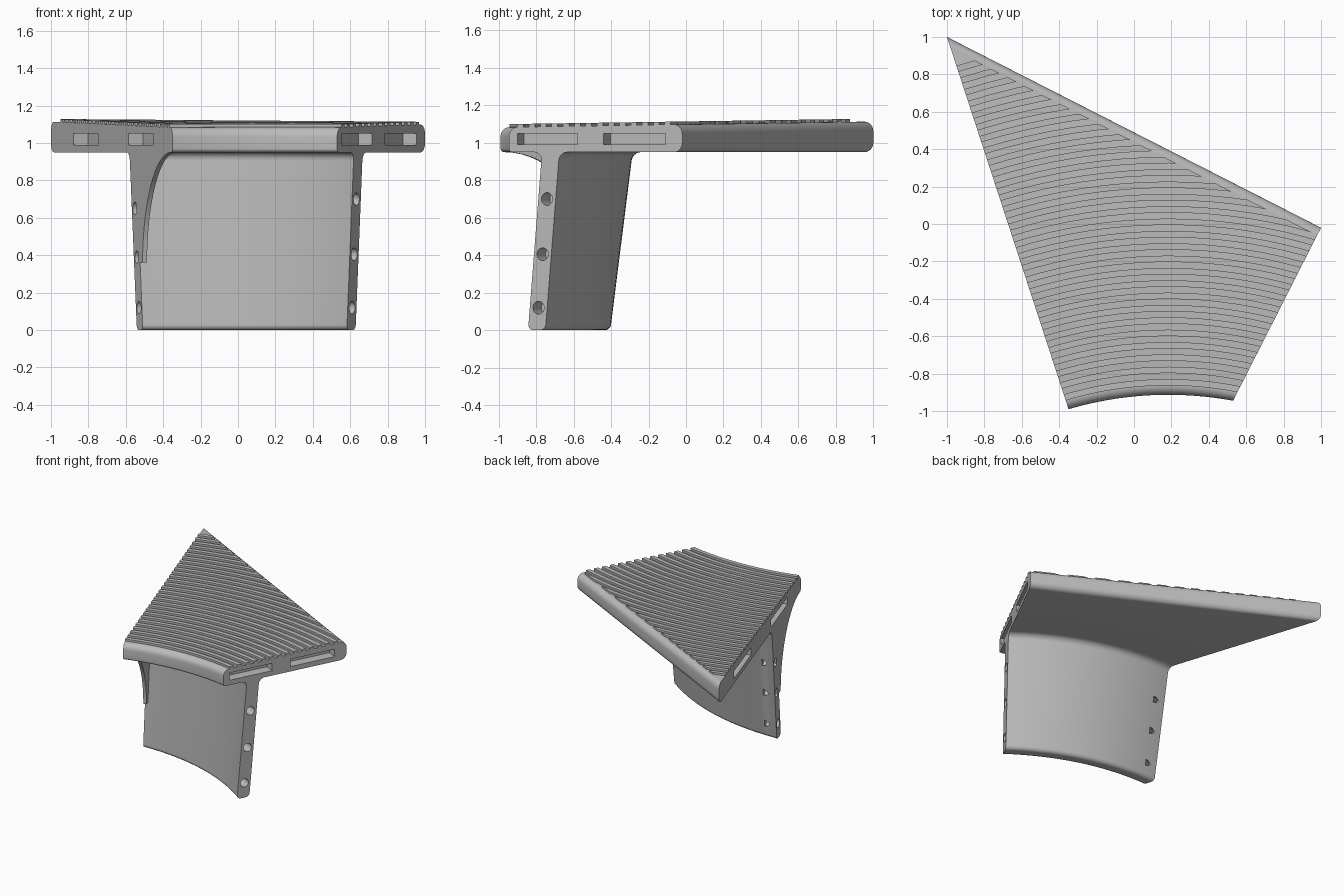
import bpy
import bmesh
from math import sin, cos, pi, radians
from mathutils import Vector, Matrix

cube = bpy.data.objects.get("Cube")
if cube:
    bpy.data.objects.remove(cube, do_unlink=True)

# Tread corners in plan
BACK_R, BACK_L = Vector((-1, 1, 0)), Vector((1, -0.02, 0))
FRONT_R, FRONT_L = Vector((-0.35, -0.99, 0)), Vector((0.53, -0.945, 0))
DIR_R = (BACK_R - FRONT_R).normalized()
DIR_L = (BACK_L - FRONT_L).normalized()
UP = Vector((0, 0, 1))
IN_R, IN_L = DIR_R.cross(UP), UP.cross(DIR_L)
UNDER = 0.95
SEGS = 32

grey = bpy.data.materials.new("plain grey")
grey.use_nodes = True
grey.diffuse_color = (0.5, 0.5, 0.5, 1)
grey.node_tree.nodes["Principled BSDF"].inputs["Base Color"].default_value = (0.5, 0.5, 0.5, 1)


def finish(name, bm):
    bmesh.ops.recalc_face_normals(bm, faces=bm.faces[:])
    mesh = bpy.data.meshes.new(name)
    bm.to_mesh(mesh)
    bm.free()
    mesh.materials.append(grey)
    ob = bpy.data.objects.new(name, mesh)
    bpy.context.collection.objects.link(ob)
    return ob


def activate(ob):
    bpy.ops.object.select_all(action='DESELECT')
    ob.select_set(True)
    bpy.context.view_layer.objects.active = ob


def smooth(ob):
    activate(ob)
    bpy.ops.object.shade_smooth_by_angle(angle=radians(32))


def loft(bm, rings):
    """Skin closed rings one after another and cap both ends."""
    rows = [[bm.verts.new(p) for p in ring] for ring in rings]
    for a, b in zip(rows, rows[1:]):
        for i in range(len(a)):
            j = (i + 1) % len(a)
            bm.faces.new((a[i], a[j], b[j], b[i]))
    bm.faces.new(rows[0])
    bm.faces.new(rows[-1])


def bowed(a, b, sag, t):
    """Point on a shallow arc from a to b bulging to the back."""
    normal = UP.cross(b - a).normalized()
    return a.lerp(b, t) + normal * 4 * sag * t * (1 - t)


def corner(cx, cz, r, start, steps=6, sweep=90):
    return [(cx + r * cos(radians(start + sweep * i / steps)),
             cz + r * sin(radians(start + sweep * i / steps))) for i in range(steps + 1)]


def on_side(front, direction, y):
    return front + direction * ((y - front.y) / direction.y)


def side_matrix(origin, direction, inward):
    m = Matrix((direction, UP, inward)).transposed().to_4x4()
    m.translation = origin
    return m


def cut(ob, bm):
    cutter = finish("cutter", bm)
    cutter.hide_render = True
    mod = ob.modifiers.new("cut", 'BOOLEAN')
    mod.operation, mod.solver, mod.object = 'DIFFERENCE', 'EXACT', cutter
    activate(ob)
    bpy.ops.object.modifier_apply(modifier=mod.name)
    bpy.data.objects.remove(cutter, do_unlink=True)


def top_z(y):
    return 1.083 + 0.015 * (y + 1)


# Tread slab: rounded nose and back edge, flat sides
SAG = 0.052
bm = bmesh.new()
rings = []
for k in range(SEGS + 1):
    t = k / SEGS
    front, back = bowed(FRONT_R, FRONT_L, SAG, t), BACK_R.lerp(BACK_L, t)
    run = (back - front).normalized()
    length = (back - front).length
    zf, zb = top_z(front.y), top_z(back.y)
    outline = (corner(0.02, UNDER + 0.02, 0.02, 270, sweep=-90)
               + corner(0.05, zf - 0.05, 0.05, 180, sweep=-90)
               + corner(length - 0.05, zb - 0.05, 0.05, 90, sweep=-90)
               + corner(length - 0.05, UNDER + 0.05, 0.05, 0, sweep=-90))
    rings.append([front + run * s + UP * z for s, z in outline])
loft(bm, rings)
tread = finish("tread", bm)

# Slots in both sides of the tread, given by their y range
bm = bmesh.new()
for front, direction, inward, spans in (
        (FRONT_L, DIR_L, IN_L, ((-0.9, -0.58), (-0.44, -0.11))),
        (FRONT_R, DIR_R, IN_R, ((-0.67, -0.27), (0.22, 0.63)))):
    for y0, y1 in spans:
        a, b = on_side(front, direction, y0), on_side(front, direction, y1)
        size = Matrix.Diagonal(((b - a).length, 0.06, 0.16, 1))
        m = side_matrix((a + b) / 2 + UP * 1.02, direction, inward)
        bmesh.ops.create_cube(bm, size=1, matrix=m @ size)
cut(tread, bm)
smooth(tread)

# Concentric anti-slip ridges, trimmed to the tread outline
chord = FRONT_L - FRONT_R
radius = chord.length ** 2 / (8 * SAG)
centre = (FRONT_L + FRONT_R) / 2 - UP.cross(chord).normalized() * (radius - SAG)
bm = bmesh.new()
r = radius + 0.05
while r < 3.8:
    rings = []
    for k in range(SEGS + 1):
        a = radians(125 - 70 * k / SEGS)
        ring = []
        for rr, lift in ((r, -0.01), (r, 0.016), (r + 0.034, 0.016), (r + 0.034, -0.01)):
            p = centre + Vector((cos(a), sin(a), 0)) * rr
            p.z = top_z(p.y) + lift
            ring.append(p)
        rings.append(ring)
    loft(bm, rings)
    r += 0.066
back_out = UP.cross(BACK_L - BACK_R).normalized()
for point, outward in ((FRONT_R, -IN_R), (FRONT_L, -IN_L), (BACK_R - back_out * 0.045, back_out)):
    bmesh.ops.bisect_plane(bm, geom=bm.verts[:] + bm.edges[:] + bm.faces[:],
                           plane_co=point, plane_no=outward, clear_outer=True)
    bmesh.ops.holes_fill(bm, edges=[e for e in bm.edges if e.is_boundary], sides=0)
smooth(finish("grip_ridges", bm))

# Leaning curved support wall, filleted into the tread
HALF = 0.052
LEAN_R, LEAN_L = 0.133, 0.088
foot_r, foot_l = on_side(FRONT_R, DIR_R, -0.455), on_side(FRONT_L, DIR_L, -0.797)
wall_top = UNDER + 0.01
outline = (corner(HALF - 0.03, 0.03, 0.03, 270)
           + corner(HALF + 0.045, UNDER - 0.045, 0.045, 180, sweep=-90)
           + [(HALF + 0.045, wall_top), (-HALF - 0.045, wall_top)]
           + corner(-HALF - 0.045, UNDER - 0.045, 0.045, 90, sweep=-90)
           + corner(0.03 - HALF, 0.03, 0.03, 180))
bm = bmesh.new()
rings = []
for k in range(SEGS + 1):
    t = k / SEGS
    base = bowed(foot_r, foot_l, 0.1, t)
    run = DIR_R.lerp(DIR_L, t).normalized()
    lean = LEAN_R + (LEAN_L - LEAN_R) * t
    rings.append([base + run * (s + lean * z) + UP * z for s, z in outline])
loft(bm, rings)
wall = finish("support_wall", bm)

# Bolt holes in both ends of the wall
bm = bmesh.new()
for foot, direction, inward, lean, heights in (
        (foot_l, DIR_L, IN_L, LEAN_L, (0.12, 0.405, 0.7)),
        (foot_r, DIR_R, IN_R, LEAN_R, (0.12, 0.39, 0.65))):
    for z in heights:
        m = side_matrix(foot + direction * lean * z + UP * z, direction, inward)
        bmesh.ops.create_cone(bm, cap_ends=True, segments=24, radius1=0.034,
                              radius2=0.034, depth=0.2, matrix=m)
cut(wall, bm)
smooth(wall)

# Thin curved gusset under the right front corner
profile = [(-0.97 + 0.47 * cos(a), 0.36 + 0.59 * sin(a))
           for a in (pi / 2 * i / 16 for i in range(17))]
profile += [(-0.97, wall_top), (-0.36, wall_top), (-0.43, 0.36)]
bm = bmesh.new()
loft(bm, [[on_side(FRONT_R, DIR_R, y) + UP * z + IN_R * d for y, z in profile]
          for d in (0, 0.025)])
smooth(finish("gusset", bm))
